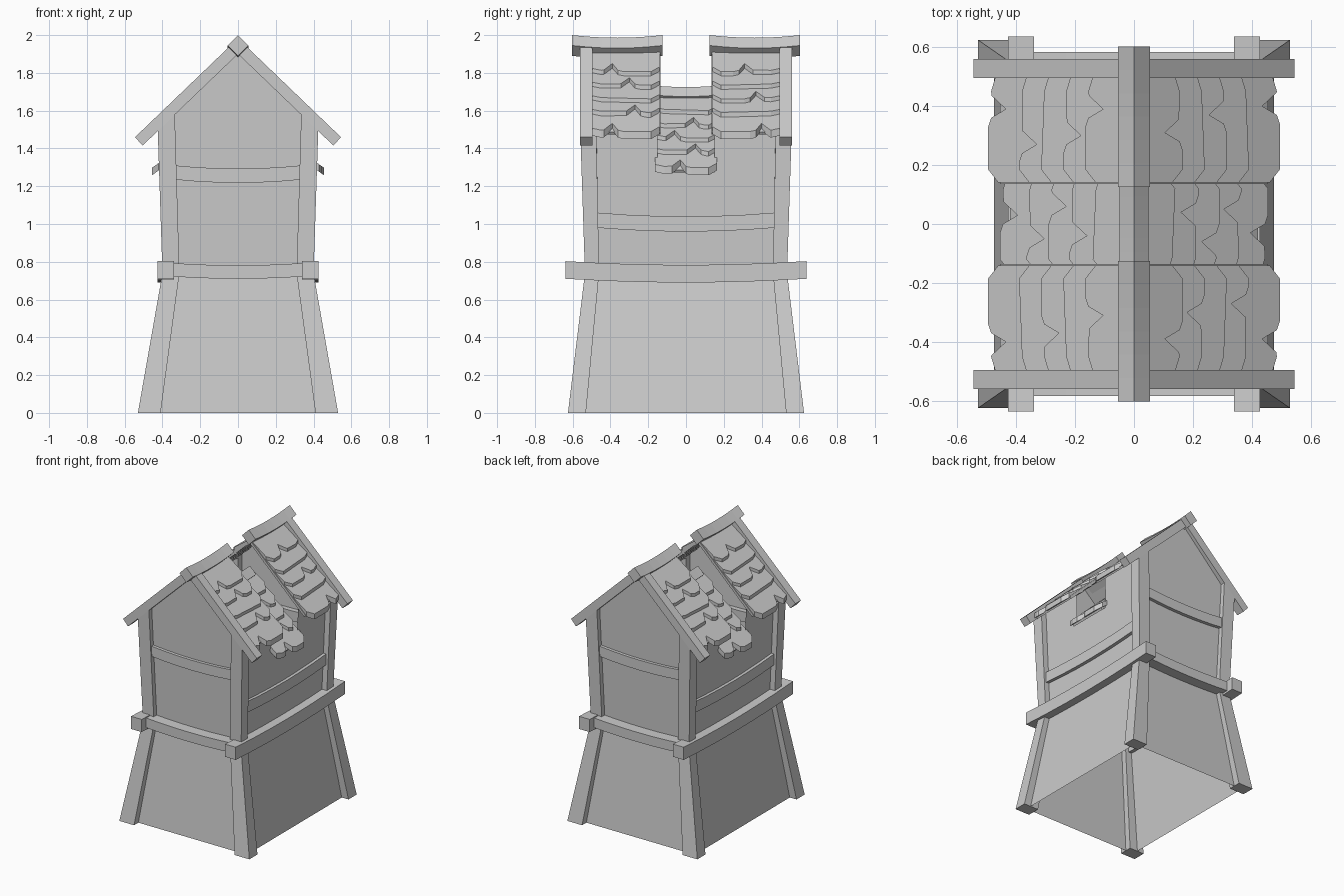
import bpy, bmesh

cube = bpy.data.objects.get("Cube")
if cube:
    bpy.data.objects.remove(cube, do_unlink=True)

SLOPE = 0.96


def finish(name, bm):
    bmesh.ops.recalc_face_normals(bm, faces=bm.faces)
    mesh = bpy.data.meshes.new(name)
    bm.to_mesh(mesh)
    bm.free()
    obj = bpy.data.objects.new(name, mesh)
    bpy.context.collection.objects.link(obj)
    return obj


def loft(name, rings):
    """Closed solid through a series of matching rings."""
    bm = bmesh.new()
    loops = [[bm.verts.new(p) for p in ring] for ring in rings]
    for a, b in zip(loops, loops[1:]):
        for i in range(len(a)):
            j = (i + 1) % len(a)
            bm.faces.new((a[i], a[j], b[j], b[i]))
    bm.faces.new(loops[0])
    bm.faces.new(loops[-1])
    return finish(name, bm)


def sheet(name, polygons):
    """Open surface made of flat polygons."""
    bm = bmesh.new()
    for poly in polygons:
        bm.faces.new([bm.verts.new(p) for p in poly])
    bmesh.ops.remove_doubles(bm, verts=bm.verts, dist=0.0005)
    return finish(name, bm)


def sagging_beam(name, axis, section, start, end, sag, steps=6):
    """Sweep a (side, z) section along an axis, dipping in the middle."""
    rings = []
    for i in range(steps + 1):
        t = i / steps
        along = start + (end - start) * t
        dip = sag * (1 - (2 * t - 1) ** 2)
        rings.append([(along, s, z - dip) if axis == "x" else (s, along, z - dip)
                      for s, z in section])
    return loft(name, rings)


def rect(a, b, low, high):
    return [(a, low), (b, low), (b, high), (a, high)]


def chevron(name, top, bottom, x_top, x_bottom, y0, y1):
    """Inverted V board following the roof pitch."""
    right = [(x_top, top - SLOPE * x_top), (x_bottom, bottom - SLOPE * x_bottom)]
    left = [(-x, z) for x, z in reversed(right)]
    profile = [(0, top)] + right + [(0, bottom)] + left
    return loft(name, [[(x, y, z) for x, z in profile] for y in (y0, y1)])


def shingle_row(name, side, apex, x0, x1, ya, yb, notch):
    """Tilted slab with a ragged lower edge and an optional V crack."""
    d = 1 if yb > ya else -1
    edge = [(x1 - 0.025, ya), (x1 - 0.01, ya + d * 0.05)]
    if notch is not None:
        edge += [(x1 - 0.012, notch - d * 0.045), (x1 - 0.06, notch),
                 (x1 - 0.01, notch + d * 0.03), (x1, notch + d * 0.06)]
    edge += [(x1, yb - d * 0.045), (x1 - 0.035, yb)]
    outline = [(x0, yb), (x0, ya)] + edge

    def layer(lift0, lift1):
        ring = []
        for x, y in outline:
            lift = lift0 + (lift1 - lift0) * (x - x0) / (x1 - x0)
            ring.append((side * x, side * y, apex - SLOPE * x + lift))
        return ring
    return loft(name, [layer(-0.025, 0.01), layer(0.01, 0.05)])


# Walls: flared base and slightly widening upper storey, open underneath
BASE, WAIST, TOP = (0.475, 0.575, 0), (0.36, 0.50, 0.74), (0.385, 0.525, 1.54)
faces = []
for s in (-1, 1):
    def corner(level, mx=1, my=1):
        return (level[0] * mx, level[1] * my, level[2])
    faces.append([corner(BASE, -1, s), corner(BASE, 1, s),
                  corner(WAIST, 1, s), corner(WAIST, -1, s)])
    faces.append([corner(BASE, s, -1), corner(BASE, s, 1),
                  corner(WAIST, s, 1), corner(WAIST, s, -1)])
    faces.append([corner(WAIST, -1, s), corner(WAIST, 1, s), corner(TOP, 1, s),
                  (0, s * 0.537, 1.92), corner(TOP, -1, s)])
    # Side wall is notched where the sunken roof section passes through
    faces.append([corner(WAIST, s, -1), corner(WAIST, s, 1), corner(TOP, s, 1),
                  (s * 0.385, 0.15, 1.54), (s * 0.378, 0.15, 1.32),
                  (s * 0.378, -0.15, 1.32), (s * 0.385, -0.15, 1.54),
                  corner(TOP, s, -1)])
sheet("walls", faces)


# Corner posts
def post_ring(x0, x1, y0, y1, z_in, z_out, sx, sy):
    return [(sx * x0, sy * y0, z_in), (sx * x1, sy * y0, z_out),
            (sx * x1, sy * y1, z_out), (sx * x0, sy * y1, z_in)]


for sx, side in ((-1, "right"), (1, "left")):
    for sy, end in ((-1, "front"), (1, "back")):
        foot = post_ring(0.41, 0.53, 0.53, 0.625, 0, 0, sx, sy)
        waist = post_ring(0.31, 0.40, 0.46, 0.535, 0.74, 0.74, sx, sy)
        head = post_ring(0.335, 0.425, 0.475, 0.56, 1.59, 1.50, sx, sy)
        loft(f"lower_post_{end}_{side}", [foot, waist])
        loft(f"upper_post_{end}_{side}", [waist, head])

# Horizontal beams
for s, side, end in ((-1, "right", "front"), (1, "left", "back")):
    sagging_beam(f"waist_beam_{side}", "y", rect(s * 0.34, s * 0.427, 0.71, 0.803),
                 -0.637, 0.637, 0.02)
    sagging_beam(f"waist_beam_{end}", "x", rect(s * 0.48, s * 0.583, 0.722, 0.793),
                 -0.345, 0.345, 0.012)
    sagging_beam(f"middle_beam_{side}", "y", rect(s * 0.34, s * 0.392, 0.98, 1.06),
                 -0.47, 0.47, 0.02)
    sagging_beam(f"middle_beam_{end}", "x", rect(s * 0.48, s * 0.54, 1.235, 1.31),
                 -0.335, 0.335, 0.017)

# Roof boards, gable trim and ridge beams
for s, end in ((-1, "front"), (1, "back")):
    chevron(f"gable_trim_{end}", 1.983, 1.9, 0.545, 0.505, s * 0.495, s * 0.56)
    chevron(f"roof_deck_{end}", 1.925, 1.9, 0.455, 0.445, s * 0.135, s * 0.5)
    diamond = [(0, 2.0), (0.055, 1.945), (0, 1.89), (-0.055, 1.945)]
    sagging_beam(f"ridge_beam_{end}", "y", diamond, s * 0.125, s * 0.603, 0.014)
chevron("roof_deck_middle", 1.69, 1.665, 0.42, 0.41, -0.15, 0.15)
sagging_beam("ridge_beam_middle", "y",
             [(0, 1.73), (0.05, 1.68), (0, 1.63), (-0.05, 1.68)], -0.14, 0.14, 0.005)

# Shingles: (name, roof apex, outer y, inner y, lower edge of rows, cracks)
main_rows = (0.165, 0.24, 0.315, 0.39, 0.495)
sections = (
    ("front", 1.915, -0.5, -0.14, main_rows, (-0.39, -0.3, None, -0.27, -0.39)),
    ("back", 1.915, 0.5, 0.14, main_rows, (0.31, None, 0.37, None, 0.4)),
    ("middle", 1.685, -0.165, 0.165, (0.14, 0.22, 0.29, 0.365, 0.455),
     (None, 0.04, -0.06, 0.05, -0.03)),
)
for label, apex, ya, yb, rows, cracks in sections:
    for side, hand in ((-1, "right"), (1, "left")):
        x0 = 0.0
        for n, (x1, crack) in enumerate(zip(rows, cracks), 1):
            shingle_row(f"shingles_{label}_{hand}_{n}", side, apex, x0, x1, ya, yb, crack)
            x0 = x1 - 0.06
